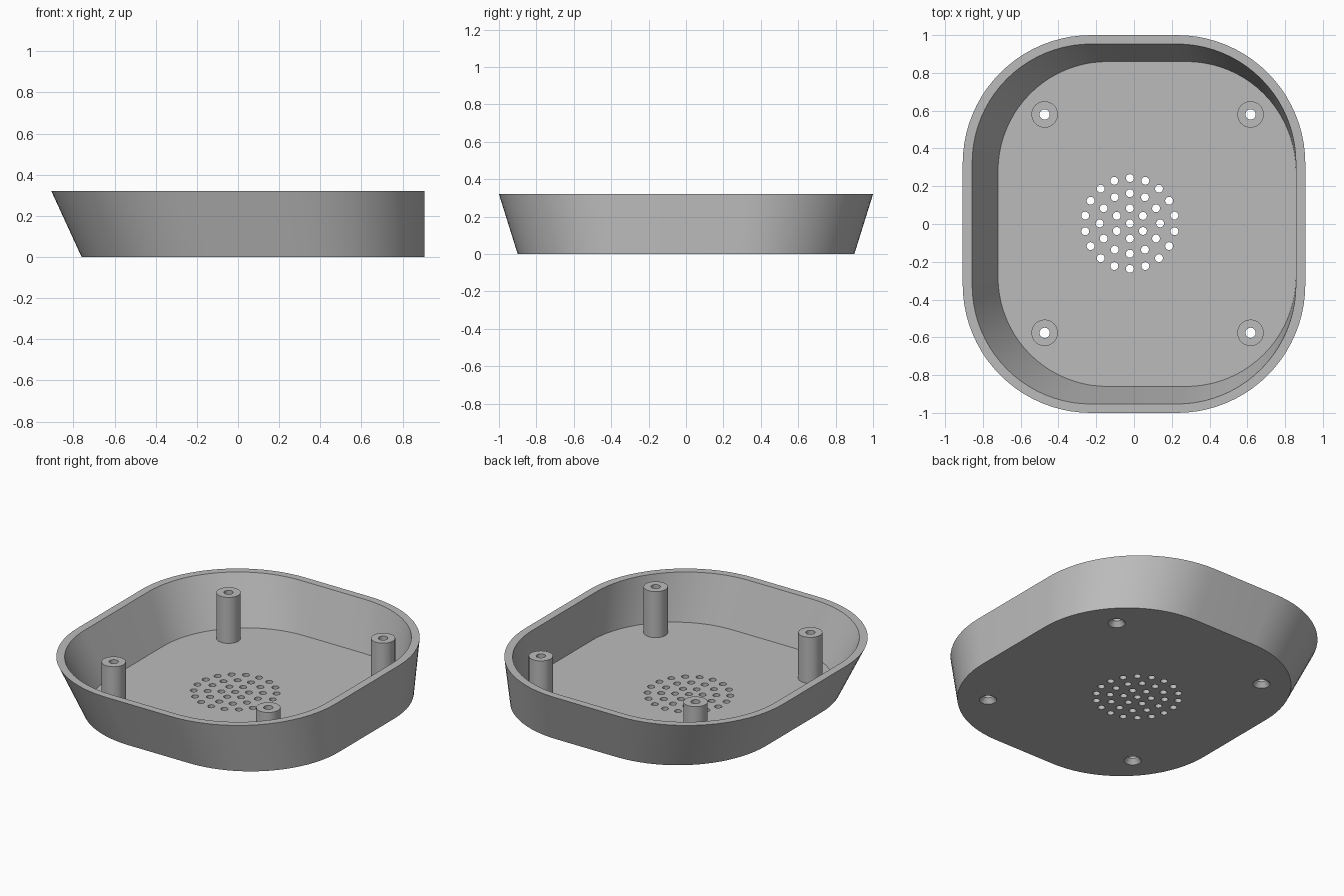
import bpy, bmesh, math

if "Cube" in bpy.data.objects:
    bpy.data.objects.remove(bpy.data.objects["Cube"])

H, FLOOR = 0.32, 0.027      # rim height, floor height
SEG = 20                    # segments per rounded corner

gray = bpy.data.materials.new("gray_plastic")
gray.diffuse_color = (0.5, 0.5, 0.5, 1)
gray.use_nodes = True
gray.node_tree.nodes["Principled BSDF"].inputs["Base Color"].default_value = gray.diffuse_color


def make_object(name, bm):
    bmesh.ops.recalc_face_normals(bm, faces=bm.faces[:])
    me = bpy.data.meshes.new(name)
    bm.to_mesh(me)
    bm.free()
    me.materials.append(gray)
    ob = bpy.data.objects.new(name, me)
    bpy.context.collection.objects.link(ob)
    return ob


def select(ob):
    bpy.ops.object.select_all(action='DESELECT')
    ob.select_set(True)
    bpy.context.view_layer.objects.active = ob


def smooth(ob):
    select(ob)
    bpy.ops.object.shade_smooth_by_angle(angle=math.radians(30))


def rounded_ring(bm, x0, x1, y, r, z):
    """Rounded rectangle from x0 to x1 and -y to y."""
    ring = []
    corners = [(x1 - r, y - r), (x0 + r, y - r), (x0 + r, r - y), (x1 - r, r - y)]
    for q, (cx, cy) in enumerate(corners):
        for i in range(SEG + 1):
            a = (q + i / SEG) * math.pi / 2
            ring.append(bm.verts.new((cx + r * math.cos(a), cy + r * math.sin(a), z)))
    return ring


def bridge(bm, a, b):
    n = len(a)
    for i in range(n):
        j = (i + 1) % n
        bm.faces.new((a[i], a[j], b[j], b[i]))


def circle(bm, x, y, z, r, n):
    return [bm.verts.new((x + r * math.cos(2 * math.pi * i / n),
                          y + r * math.sin(2 * math.pi * i / n), z)) for i in range(n)]


# Tray: sloped on three sides, upright on the right
bm = bmesh.new()
rings = [rounded_ring(bm, -0.76, 0.907, 0.90, 0.62, 0),
         rounded_ring(bm, -0.907, 0.907, 1.0, 0.68, H),
         rounded_ring(bm, -0.857, 0.857, 0.953, 0.63, H),
         rounded_ring(bm, -0.72, 0.857, 0.86, 0.58, FLOOR)]
for a, b in zip(rings, rings[1:]):
    bridge(bm, a, b)
bm.faces.new(rings[0])
bm.faces.new(rings[-1])
tray = make_object("tray", bm)

# Hole cutters: round speaker grille and four screw openings
posts = [(x, y) for x in (-0.473, 0.617) for y in (-0.576, 0.58)]
holes = [(x, y, 0.05, 32) for x, y in posts]
for count, radius in ((1, 0), (6, 0.08), (12, 0.16), (18, 0.24)):
    for i in range(count):
        a = math.pi / 2 + 2 * math.pi * i / count
        holes.append((-0.022 + radius * math.cos(a), 0.003 + radius * math.sin(a), 0.021, 16))
bm = bmesh.new()
for x, y, r, n in holes:
    low, high = circle(bm, x, y, -0.05, r, n), circle(bm, x, y, 0.08, r, n)
    bridge(bm, low, high)
    bm.faces.new(low)
    bm.faces.new(high)
cutter = make_object("hole_cutter", bm)
cutter.hide_render = True

cut = tray.modifiers.new("holes", 'BOOLEAN')
cut.operation = 'DIFFERENCE'
cut.solver = 'EXACT'
cut.object = cutter
select(tray)
bpy.ops.object.modifier_apply(modifier="holes")
bpy.data.objects.remove(cutter)
smooth(tray)

# Hollow screw posts with a countersink underneath
profile = [(0.05, 0), (0.07, 0.012), (0.07, H), (0.027, H), (0.027, 0.03)]
for k, (x, y) in enumerate(posts):
    bm = bmesh.new()
    loops = [circle(bm, x, y, z, r, 32) for r, z in profile]
    for a, b in zip(loops, loops[1:] + loops[:1]):
        bridge(bm, a, b)
    smooth(make_object(f"screw_post_{k + 1}", bm))
